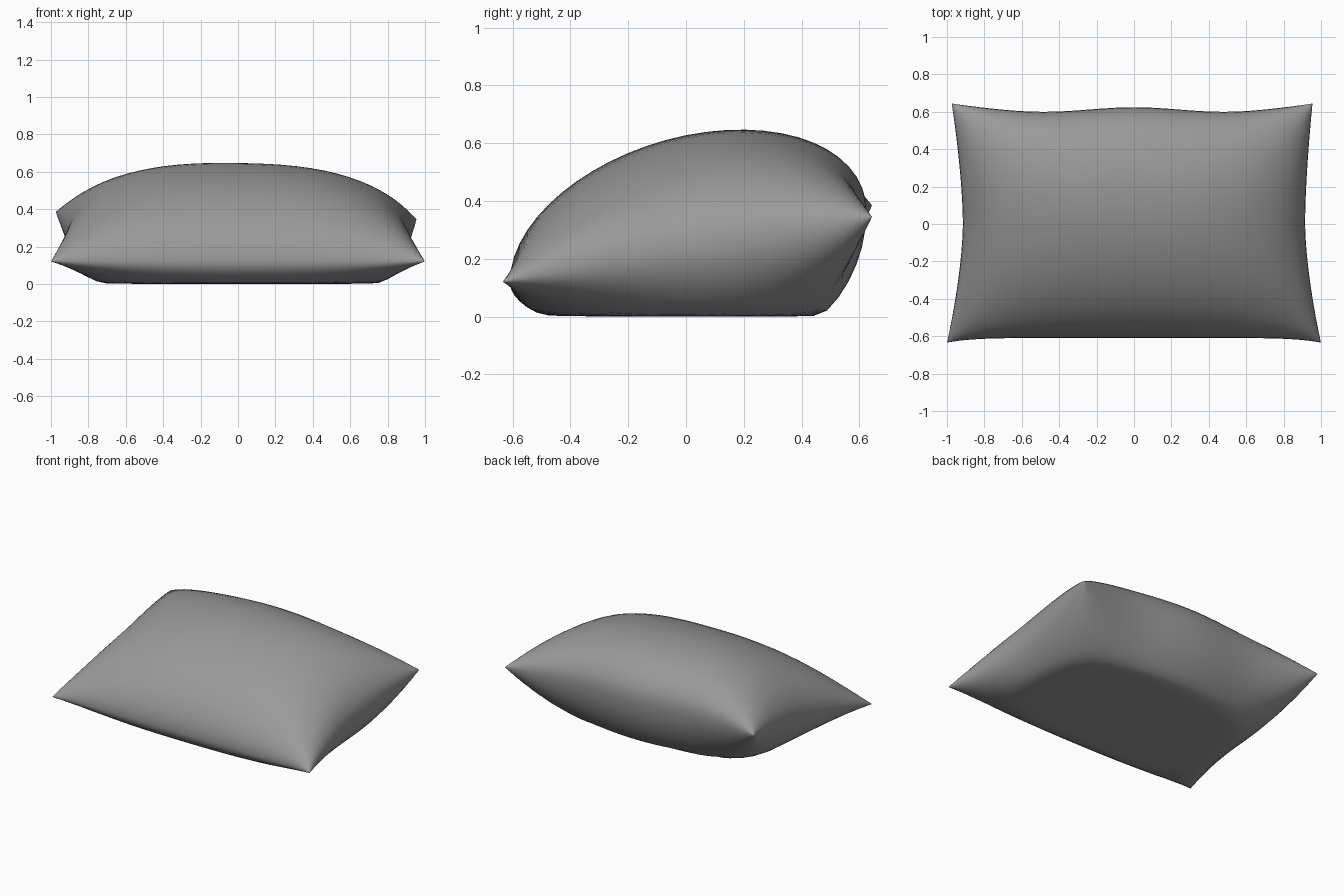
import bpy
import bmesh
from math import sin, pi, sqrt

default = bpy.data.objects.get("Cube")
if default:
    bpy.data.objects.remove(default, do_unlink=True)

COLS, ROWS = 36, 28

# Plain grey cloth
cloth = bpy.data.materials.new("grey cloth")
cloth.use_nodes = True
grey = (0.32, 0.32, 0.32, 1)
cloth.diffuse_color = grey
bsdf = cloth.node_tree.nodes["Principled BSDF"]
bsdf.inputs["Base Color"].default_value = grey
bsdf.inputs["Roughness"].default_value = 0.8


def spread(i, count):
    """Parameter from -1 to 1, denser towards the seam."""
    return sin((i / count - 0.5) * pi)


def outline(u, v):
    """Flat outline: pinched sides with pulled-out corners."""
    flare = 0.085 if v < 0 else 0.05 - 0.01 * u
    half_x = 0.915 + flare * abs(v) ** 1.6
    if v > 0:
        half_y = 0.625 - 0.025 * sin(pi * abs(u)) ** 2 + 0.02 * u ** 8
    else:
        half_y = 0.61 + 0.025 * u ** 8
    return u * half_x, v * half_y


def seam_height(u, v):
    """The seam rises from the front to the propped-up back."""
    back = (v + 1) / 2
    return 0.12 + (0.245 - 0.02 * u) * back


def fullness(u, v):
    """Stuffing thickness, zero all round the seam."""
    return sqrt(max(0, 1 - abs(u) ** 2.5)) * sqrt(max(0, 1 - v * v))


def top_point(u, v):
    return (*outline(u, v), seam_height(u, v) + 0.385 * fullness(u, v))


def bottom_point(u, v):
    depth = 0.385 + 0.165 * v
    z = seam_height(u, v) - depth * fullness(u, v)
    # Flatten softly where the cushion rests on the ground
    return (*outline(u, v), (z + sqrt(z * z + 0.0003)) / 2)


bm = bmesh.new()


def add_panel(point, seam, flip):
    """One cloth panel; the border vertices are shared along the seam."""
    grid = {}
    for i in range(COLS + 1):
        for j in range(ROWS + 1):
            border = i in (0, COLS) or j in (0, ROWS)
            if border and (i, j) in seam:
                grid[i, j] = seam[i, j]
            else:
                grid[i, j] = bm.verts.new(point(spread(i, COLS), spread(j, ROWS)))
                if border:
                    seam[i, j] = grid[i, j]
    for i in range(COLS):
        for j in range(ROWS):
            ring = [grid[i, j], grid[i + 1, j], grid[i + 1, j + 1], grid[i, j + 1]]
            bm.faces.new(ring[::-1] if flip else ring)


# Upper and lower panels sewn together
seam = {}
add_panel(top_point, seam, False)
add_panel(bottom_point, seam, True)

# Blunt the corners and seam slightly
border = list(seam.values())
bmesh.ops.smooth_vert(bm, verts=border, factor=0.3,
                      use_axis_x=True, use_axis_y=True, use_axis_z=True)

for face in bm.faces:
    face.smooth = True
mesh = bpy.data.meshes.new("pillow")
bm.to_mesh(mesh)
bm.free()
mesh.materials.append(cloth)
pillow = bpy.data.objects.new("pillow", mesh)
bpy.context.collection.objects.link(pillow)
